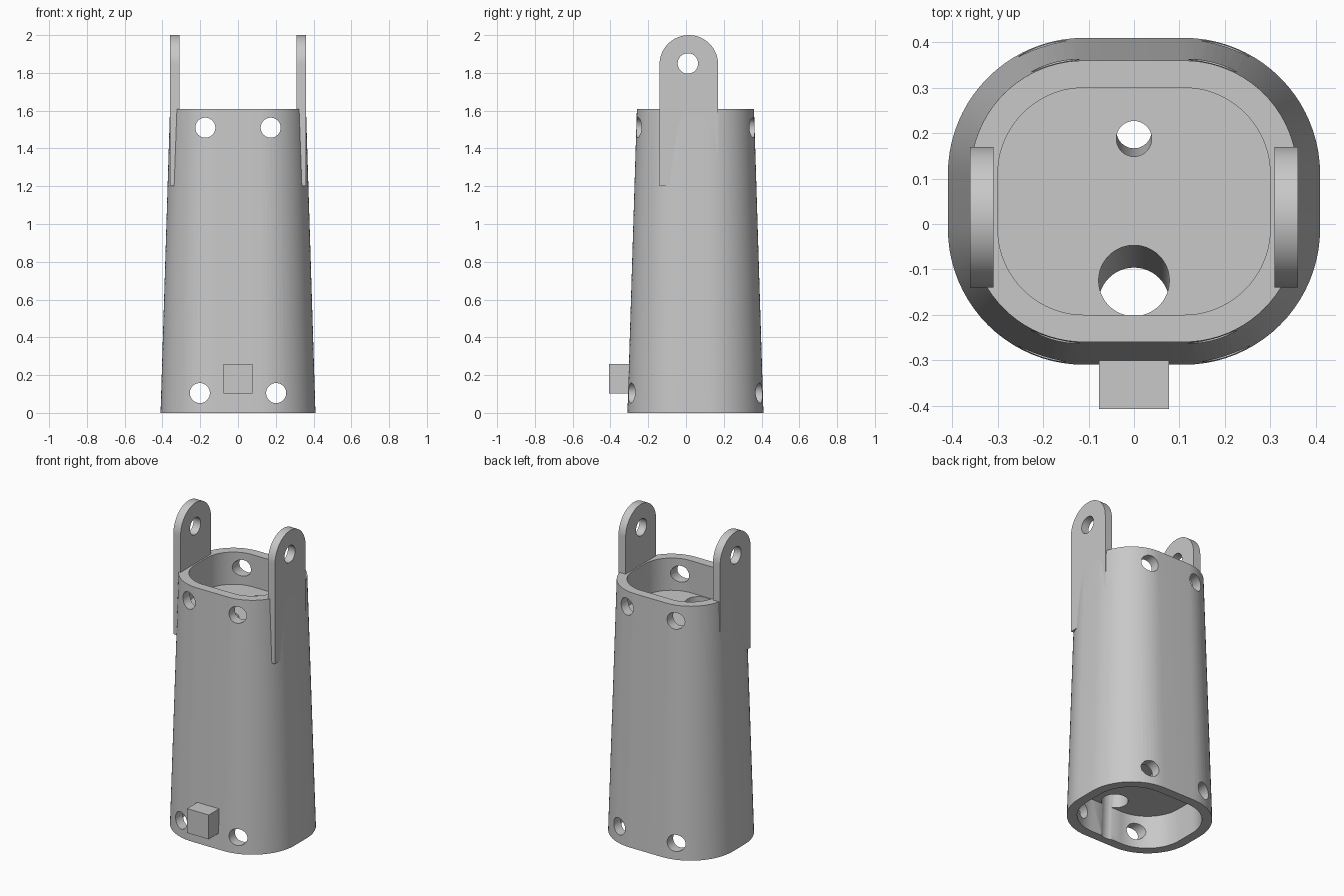
import bpy, bmesh
from math import sin, cos, pi
from mathutils import Vector

if "Cube" in bpy.data.objects:
    bpy.data.objects.remove(bpy.data.objects["Cube"])

grey = bpy.data.materials.new("light_grey")
grey.use_nodes = True
grey.diffuse_color = (0.58, 0.58, 0.58, 1)
grey.node_tree.nodes["Principled BSDF"].inputs["Base Color"].default_value = grey.diffuse_color

HEIGHT = 1.61      # height of the tapered body
CENTRE_Y = 0.05    # body axis
WALL = 0.06
POCKET = 0.21      # depth of the open pocket at each end


def make_object(name, bm):
    bmesh.ops.recalc_face_normals(bm, faces=bm.faces)
    mesh = bpy.data.meshes.new(name)
    bm.to_mesh(mesh)
    bm.free()
    mesh.materials.append(grey)
    obj = bpy.data.objects.new(name, mesh)
    bpy.context.collection.objects.link(obj)
    return obj


def select_only(obj):
    bpy.ops.object.select_all(action="DESELECT")
    obj.select_set(True)
    bpy.context.view_layer.objects.active = obj


def prism(name, lower, upper):
    """Close two matching loops of points into a solid."""
    bm = bmesh.new()
    a = [bm.verts.new(p) for p in lower]
    b = [bm.verts.new(p) for p in upper]
    for i in range(len(a)):
        j = (i + 1) % len(a)
        bm.faces.new((a[i], a[j], b[j], b[i]))
    bm.faces.new(a)
    bm.faces.new(b)
    return make_object(name, bm)


def section(z, inset=0.0, steps=20):
    """Rounded rectangle of the tapered body at height z."""
    r = 0.30 - 0.05 * z / HEIGHT - inset
    points = []
    for k, (sx, sy) in enumerate(((1, 1), (-1, 1), (-1, -1), (1, -1))):
        for i in range(steps + 1):
            t = (k + i / steps) * pi / 2
            points.append((sx * 0.11 + r * cos(t), CENTRE_Y + sy * 0.06 + r * sin(t), z))
    return points


def taper(name, z0, z1, inset=0.0):
    return prism(name, section(z0, inset), section(z1, inset))


def rod(name, start, end, radius):
    """Cylinder between two points."""
    start, end = Vector(start), Vector(end)
    axis = end - start
    turn = axis.to_track_quat("Z", "Y").to_matrix().to_4x4()
    bm = bmesh.new()
    bmesh.ops.create_cone(bm, cap_ends=True, segments=48, radius1=radius,
                          radius2=radius, depth=axis.length)
    bm.transform(turn)
    bmesh.ops.translate(bm, verts=bm.verts, vec=(start + end) / 2)
    return make_object(name, bm)


def cut(obj, cutters):
    select_only(obj)
    for cutter in cutters:
        mod = obj.modifiers.new("cut", "BOOLEAN")
        mod.operation = "DIFFERENCE"
        mod.solver = "EXACT"
        mod.object = cutter
        bpy.ops.object.modifier_apply(modifier=mod.name)
        bpy.data.objects.remove(cutter)


def smooth(obj):
    select_only(obj)
    bpy.ops.object.shade_smooth_by_angle(angle=pi / 6)


# Tapered body with a pocket at each end
body = taper("tapered_body", 0, HEIGHT)
cutters = [taper("upper_pocket", HEIGHT - POCKET, HEIGHT + 0.1, WALL),
           taper("lower_pocket", -0.1, POCKET, WALL)]

# Slanted channels through the solid core
for y_low, y_high, radius in ((-0.183, -0.117, 0.078), (0.209, 0.185, 0.039)):
    cutters.append(rod("channel", (0, y_low, -0.005), (0, y_high, HEIGHT - 0.02), radius))

# Fastener holes running front to back at both ends
for x, z in ((0.173, 1.51), (0.202, 0.105)):
    for side in (-1, 1):
        cutters.append(rod("fastener_hole", (side * x, -0.6, z), (side * x, 0.6, z), 0.053))
cut(body, cutters)
smooth(body)

# Hinge lugs with rounded tops
LUG_Y, LUG_R, LUG_Z = 0.015, 0.155, 1.845
outline = [(LUG_Y - LUG_R, 1.2), (LUG_Y + LUG_R, 1.2)]
outline += [(LUG_Y + LUG_R * cos(i * pi / 32), LUG_Z + LUG_R * sin(i * pi / 32)) for i in range(33)]
for name, side in (("left_lug", 1), ("right_lug", -1)):
    lug = prism(name, [(side * 0.31, y, z) for y, z in outline],
                [(side * 0.361, y, z) for y, z in outline])
    cut(lug, [rod("pin_hole", (side * 0.2, 0.01, 1.85), (side * 0.5, 0.01, 1.85), 0.054)])
    smooth(lug)

# Small block low on the front
bm = bmesh.new()
bmesh.ops.create_cube(bm, size=1)
bmesh.ops.scale(bm, verts=bm.verts, vec=(0.154, 0.12, 0.156))
bmesh.ops.translate(bm, verts=bm.verts, vec=(0, -0.347, 0.18))
make_object("front_block", bm)
